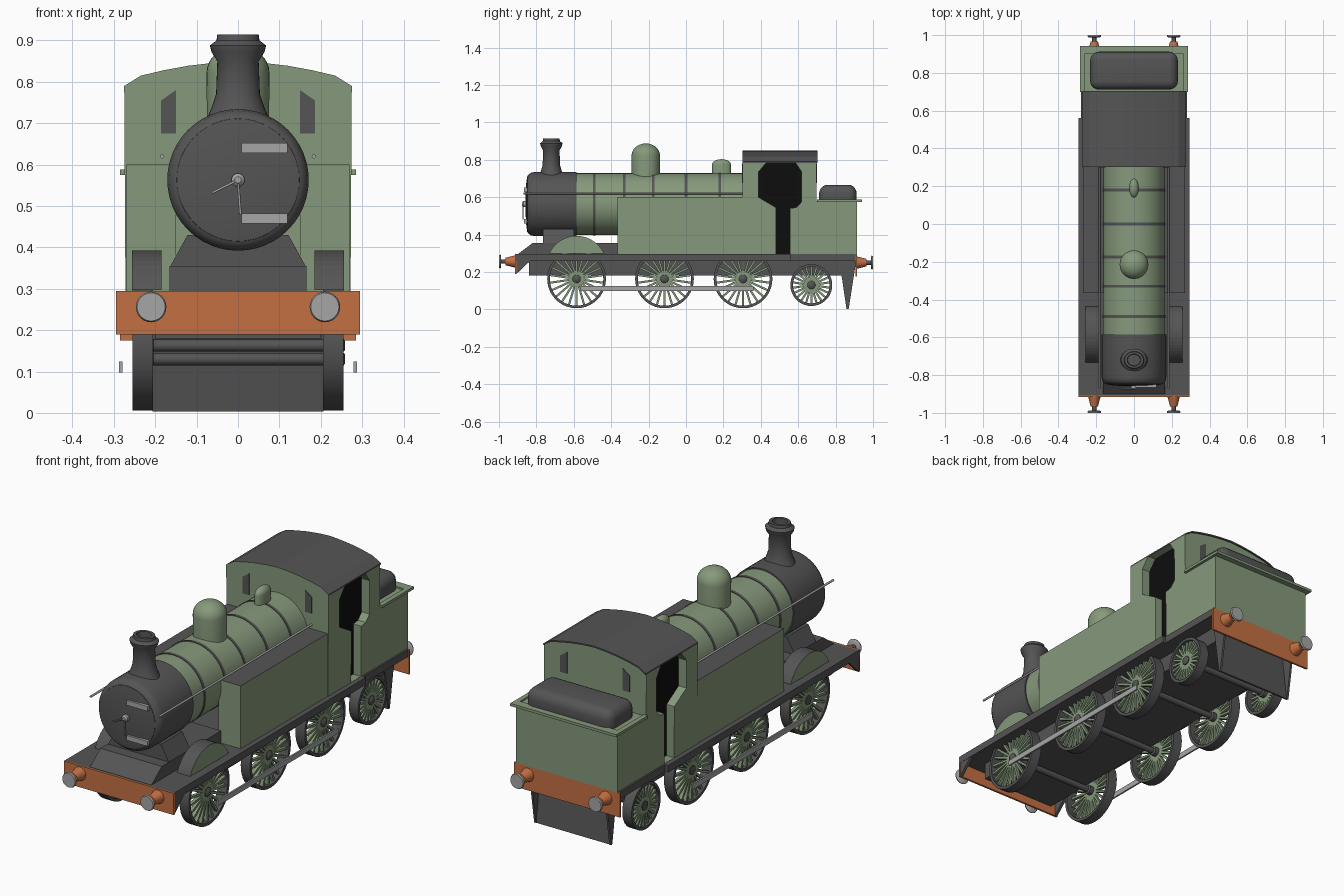
import bpy, bmesh, math
from mathutils import Matrix, Vector

if bpy.data.objects.get("Cube"):
    bpy.data.objects.remove(bpy.data.objects["Cube"])


def material(name, rgb):
    m = bpy.data.materials.new(name)
    m.use_nodes = True
    m.diffuse_color = (*rgb, 1)
    m.node_tree.nodes["Principled BSDF"].inputs["Base Color"].default_value = (*rgb, 1)
    return m


GREEN = material("sage green", (.24, .32, .2))
DARK = material("dark grey", (.09, .09, .09))
ORANGE = material("burnt orange", (.55, .16, .055))
LIGHT = material("light grey", (.38, .38, .38))
BLACK = material("black", (.004, .004, .004))
SIDES = (("left", 1), ("right", -1))


def finish(name, bm, mat, smooth=False):
    bmesh.ops.recalc_face_normals(bm, faces=bm.faces)
    me = bpy.data.meshes.new(name)
    bm.to_mesh(me)
    bm.free()
    me.materials.append(mat)
    ob = bpy.data.objects.new(name, me)
    bpy.context.collection.objects.link(ob)
    if smooth:
        bpy.ops.object.select_all(action="DESELECT")
        ob.select_set(True)
        bpy.context.view_layer.objects.active = ob
        bpy.ops.object.shade_smooth_by_angle(angle=math.radians(40))
    return ob


def box(name, x, y, z, mat):
    bm = bmesh.new()
    mid = Vector((sum(x), sum(y), sum(z))) / 2
    size = [abs(a[1] - a[0]) for a in (x, y, z)]
    bmesh.ops.create_cube(bm, size=1, matrix=Matrix.Translation(mid) @ Matrix.Diagonal((*size, 1)))
    return finish(name, bm, mat)


def prism(name, pts, axis, a, b, mat, smooth=False):
    bm = bmesh.new()
    place = (lambda p, h: (h, *p)) if axis == "x" else (lambda p, h: (p[0], h, p[1]))
    ends = [[bm.verts.new(place(p, h)) for p in pts] for h in (a, b)]
    n = len(pts)
    for e in ends:
        bm.faces.new(e)
    for i in range(n):
        j = (i + 1) % n
        bm.faces.new((ends[0][i], ends[0][j], ends[1][j], ends[1][i]))
    return finish(name, bm, mat, smooth)


def lathe(name, profile, axis, at, mat, n=40, scale=(1, 1, 1), closed=False):
    bm = bmesh.new()
    rings = []
    for r, h in profile:
        ring = []
        for k in range(n):
            t = 2 * math.pi * k / n
            c, s = r * math.cos(t), r * math.sin(t)
            v = {"x": (h, c, s), "y": (c, h, s), "z": (c, s, h)}[axis]
            ring.append(bm.verts.new([o + p * q for o, p, q in zip(at, v, scale)]))
        rings.append(ring)
    for i in range(len(rings) if closed else len(rings) - 1):
        a, b = rings[i], rings[(i + 1) % len(rings)]
        for k in range(n):
            bm.faces.new((a[k], a[k - 1], b[k - 1], b[k]))
    if not closed:
        bm.faces.new(rings[0])
        bm.faces.new(rings[-1])
    return finish(name, bm, mat, True)


def rod(name, p, q, r, mat):
    p, q = Vector(p), Vector(q)
    d = q - p
    bm = bmesh.new()
    m = Matrix.Translation((p + q) / 2) @ d.to_track_quat("Z", "Y").to_matrix().to_4x4()
    bmesh.ops.create_cone(bm, cap_ends=True, segments=12, radius1=r, radius2=r, depth=d.length, matrix=m)
    return finish(name, bm, mat, True)


def arc(r, height, n=8):
    """Quarter ellipse from the rim up to near the pole."""
    return [(r * math.cos(t) + .001, height * math.sin(t))
            for t in (math.pi / 2 * i / n for i in range(n + 1))]


# Running board, frame, beams
box("running_board_front", (-.295, .295), (-.908, .56), (.26, .295), DARK)
box("running_board_rear", (-.28, .28), (.56, .905), (.26, .295), DARK)
box("frame", (-.2, .2), (-.84, .84), (.18, .26), DARK)
box("front_beam", (-.295, .295), (-.915, -.905), (.19, .295), ORANGE)
box("rear_beam", (-.285, .285), (.905, .915), (.175, .292), ORANGE)

# Sloped plate hanging under the rear end
prism("rear_guard_plate", [(.82, .26), (.835, .26), (.868, .003), (.858, .003)], "x", -.205, .205, DARK)

# Platform and saddle under the smokebox
prism("front_platform", [(-.9, .295), (-.82, .355), (-.365, .355), (-.365, .295)], "x", -.165, .165, DARK)
prism("smokebox_saddle", [(-.165, .352), (-.122, .43), (.122, .43), (.165, .352)], "y", -.765, -.6, DARK)

# Boiler, bands and smokebox
AXIS = (0, 0, .563)
lathe("boiler", [(.165, -.59), (.165, .32)], "y", AXIS, GREEN, 48)
for y in (-.49, -.33, -.175, 0, .18):
    lathe("boiler_band", [(.1675, y - .007), (.1675, y + .007)], "y", AXIS, DARK, 48)
lathe("smokebox", [(.14, -.85), (.155, -.845), (.167, -.83), (.171, -.81), (.171, -.585)],
      "y", AXIS, DARK, 48)
lathe("smokebox_door", [(.02, -.858), (.1, -.856), (.148, -.849), (.15, -.84)], "y", AXIS, DARK, 48)
for z in (.47, .64):
    box("door_hinge", (.008, .12), (-.866, -.85), (z - .012, z + .012), LIGHT)
lathe("door_knob", [(.016, -.85), (.016, -.87), (.008, -.877)], "y", AXIS, LIGHT, 16)
rod("door_handle_side", (0, -.872, .563), (-.062, -.872, .532), .003, LIGHT)
rod("door_handle_down", (0, -.872, .563), (.006, -.872, .48), .003, LIGHT)

# Chimney and domes
lathe("chimney", [(.08, .7), (.065, .735), (.053, .77), (.05, .85), (.064, .872), (.068, .888),
                  (.052, .9), (.05, .914), (.036, .914), (.034, .88)],
      "z", (0, -.72, 0), DARK, 32, (1, .88, 1))
lathe("steam_dome", [(.075, -.14)] + arc(.075, .065), "z", (0, -.215, .822), GREEN, 32)
lathe("valve_dome", [(.05, -.07)] + arc(.05, .03), "z", (0, .19, .773), GREEN, 24, (.5, 1, 1))

# Cab with dark curved roof
roof = [(.275, .79), (.235, .815), (.18, .828), (.12, .839), (.06, .846)]
roof = roof + [(0, .85)] + [(-x, z) for x, z in reversed(roof)]
cab = prism("cab", [(-.272, .295), (.272, .295)] + roof, "y", .302, .697, GREEN)
cab.data.materials.append(DARK)
for p in cab.data.polygons:
    if p.normal.z > .3:
        p.material_index = 1
roof_skin = roof + [(x, z - .007) for x, z in reversed(roof)]
prism("roof_skin", roof_skin, "y", .305, .703, DARK)

# Doorway cut through the cab, dark interior behind it
doorway = [(.48, .296), (.555, .296), (.555, .54), (.59, .545), (.618, .575), (.618, .735),
           (.585, .785), (.43, .785), (.388, .735), (.388, .6), (.48, .545)]
cutter = prism("doorway_cutter", doorway, "x", -.4, .4, GREEN)
cutter.hide_render = True
cut = cab.modifiers.new("doorway", "BOOLEAN")
cut.operation = "DIFFERENCE"
cut.solver = "EXACT"
cut.object = cutter
bpy.context.view_layer.objects.active = cab
bpy.ops.object.modifier_apply(modifier=cut.name)
bpy.data.objects.remove(cutter)
box("cab_interior", (-.232, .232), (.33, .67), (.297, .795), BLACK)

# Bunker with flared lip and heaped load
box("bunker", (-.272, .272), (.69, .915), (.292, .58), GREEN)
box("bunker_lip_rear", (-.285, .285), (.9, .942), (.575, .588), GREEN)
load = box("bunker_load", (-.232, .232), (.712, .912), (.54, .666), DARK)
bevel = load.modifiers.new("round", "BEVEL")
bevel.width, bevel.segments = .045, 5
for p in load.data.polygons:
    p.use_smooth = True


def wheel(tag, s, y, z, r, count):
    x = s * .23
    lathe(tag + "_tyre", [(r, -.025), (r, .025), (r - .014, .025), (r - .014, -.025)],
          "x", (x, y, z), DARK, 40, closed=True)
    lathe(tag + "_hub", [(.022, -.02), (.022, .02), (.012, .028)], "x", (x, y, z), DARK, 16)
    bm = bmesh.new()
    for k in range(count):
        m = (Matrix.Translation((x + s * .008, y, z)) @ Matrix.Rotation(2 * math.pi * k / count, 4, "X")
             @ Matrix.Translation((0, 0, r / 2)) @ Matrix.Diagonal((.016, .011, r - .02, 1)))
        bmesh.ops.create_cube(bm, size=1, matrix=m)
    finish(tag + "_spokes", bm, GREEN)


# Wheels and axles
WHEELS = [("front", -.585, .163, .157), ("middle", -.115, .163, .157),
          ("driving", .305, .163, .157), ("trailing", .67, .13, .112)]
for tag, y, z, r in WHEELS:
    rod(tag + "_axle", (-.23, y, z), (.23, y, z), .015, DARK)
    for side, s in SIDES:
        wheel(side + "_" + tag + "_wheel", s, y, z, r, 22)

# Splasher outline: shallow arch over the front wheel
arch = [(-.585 + .161 * math.cos(t), .232 + .161 * math.sin(t))
        for t in (math.radians(24 + 132 * i / 20) for i in range(21))]

# Everything repeated on both sides
for side, s in SIDES:
    tank = box(side + "_tank", (s * .15, s * .27), (-.365, .31), (.295, .6), GREEN)
    tank.data.materials.append(DARK)
    for p in tank.data.polygons:
        if p.normal.z > .5:
            p.material_index = 1
    splasher = prism(side + "_splasher", arch, "x", s * .185, s * .256, GREEN)
    splasher.data.materials.append(DARK)
    for p in splasher.data.polygons:
        if abs(p.normal.x) < .5:
            p.material_index = 1
    box(side + "_bunker_lip", (s * .262, s * .285), (.7, .93), (.575, .588), GREEN)
    box(side + "_coupling_rod", (s * .279, s * .287), (-.565, .36), (.098, .124), LIGHT)
    rod(side + "_handrail", (s * .183, -.87, .62), (s * .183, .31, .62), .005, LIGHT)
    window = [(s * .15, .675), (s * .186, .675), (s * .186, .755), (s * .15, .78)]
    for end, y in (("front", .299), ("rear", .694)):
        prism(side + "_" + end + "_window", window, "y", y, y + .006, DARK)
    prism(side + "_front_gusset", [(-.906, .19), (-.906, .262), (-.83, .262)],
          "x", s * .28, s * .294, DARK)
    prism(side + "_guard_flange", [(.825, .26), (.91, .26), (.87, .003), (.862, .003)],
          "x", s * .197, s * .207, DARK)
    # Buffers at both ends
    for end, d in (("front", -1), ("rear", 1)):
        at = (s * .21, 0, .256 if d < 0 else .25)
        name = side + "_" + end + "_buffer_"
        lathe(name + "housing", [(.034, d * .91), (.03, d * .925), (.02, d * .965)], "y", at, ORANGE, 20)
        lathe(name + "shank", [(.012, d * .96), (.012, d * .99)], "y", at, DARK, 16)
        lathe(name + "head", [(.03, d * .988), (.037, d * .993), (.034, d)], "y", at, LIGHT, 24)
